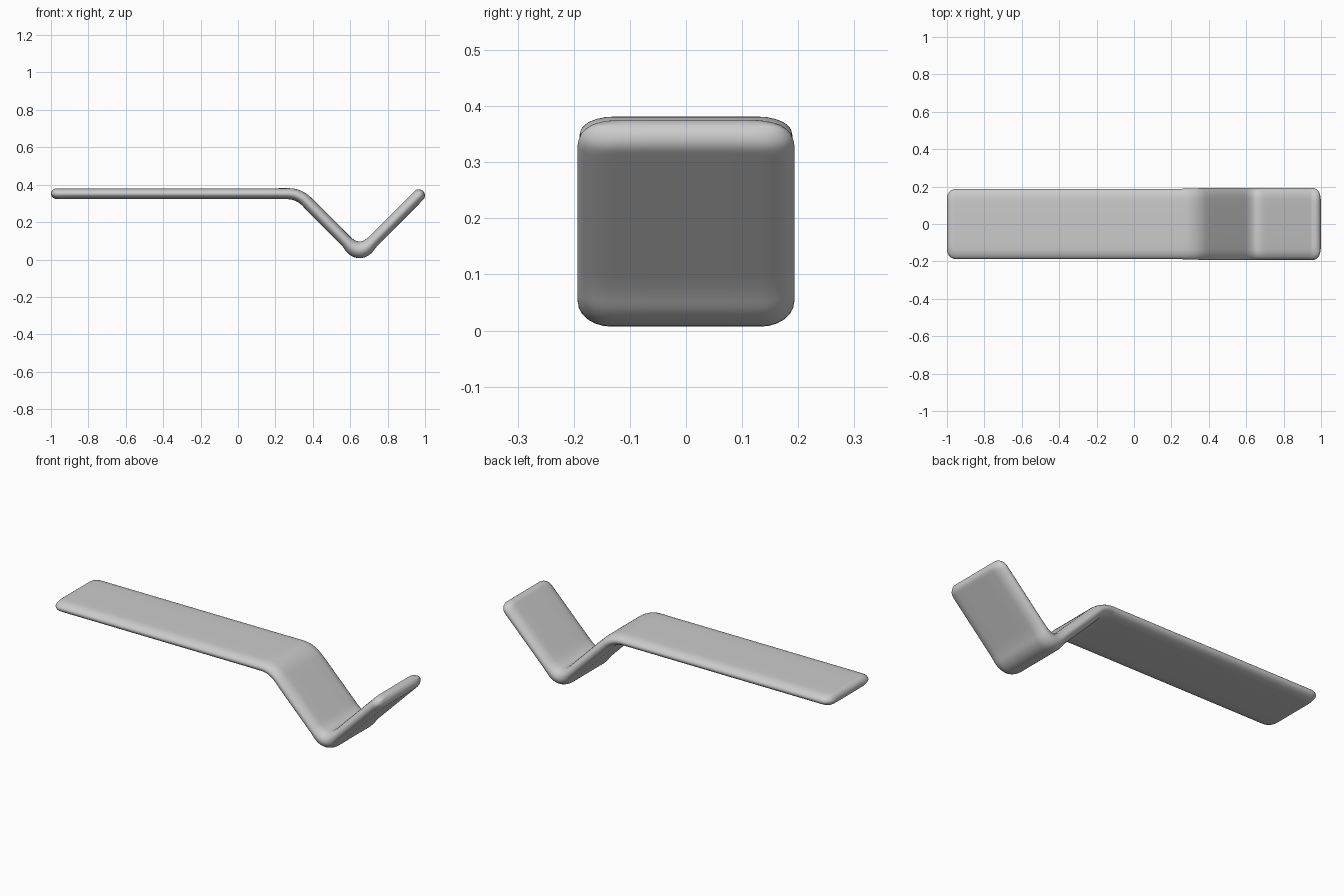
import bpy, bmesh, math
from mathutils import Vector

cube = bpy.data.objects.get("Cube")
if cube:
    bpy.data.objects.remove(cube)

# Side profile of the bent strip: corner position and fillet length
START, END = Vector((-1.0, 0.352)), Vector((0.99, 0.366))
BENDS = [(Vector((0.325, 0.352)), 0.06), (Vector((0.65, 0.025)), 0.075)]
VALLEY = BENDS[1][0]
EDGE = 0.06       # width of the rounded long edges
TIP = 0.033       # length of the rounded tips
CORNER = 0.05     # plan radius of the four corners


def line(a, b, n):
    return [a.lerp(b, i / n) for i in range(n)]


def tip_points(a, direction):
    """Closely spaced stations that round off a tip."""
    return [a + direction * CORNER * (1 - math.cos(math.pi / 2 * i / 10)) for i in range(11)]


def centre_line():
    corners = [START] + [b[0] for b in BENDS] + [END]
    path = tip_points(START, (corners[1] - START).normalized())
    for i, (corner, length) in enumerate(BENDS):
        a = corner + (corners[i] - corner).normalized() * length
        b = corner + (corners[i + 2] - corner).normalized() * length
        path += line(path[-1], a, 16)[1:]
        for k in range(15):
            t = k / 14
            path.append(a.lerp(corner, t).lerp(corner.lerp(b, t), t))
    tail = tip_points(END, (corners[-2] - END).normalized())[::-1]
    return path + line(path[-1], tail[0], 12)[1:] + tail


def round_off(d, r):
    return math.sqrt(max(0.0, 1 - max(0.0, 1 - d / r) ** 2))


def section(width, thick):
    """Flat slab outline with elliptical long edges."""
    pts = []
    for side in (1, -1):
        for k in range(13):
            a = -math.pi / 2 + math.pi * k / 12
            pts.append((side * (width - EDGE + EDGE * math.cos(a)), side * thick * math.sin(a)))
        pts += [(side * (width - EDGE) * f, side * thick) for f in (0.5, 0, -0.5)]
    return pts


# Sweep the section along the centre line
path = centre_line()
bm = bmesh.new()
rings = []
for i, p in enumerate(path):
    tangent = (path[min(i + 1, len(path) - 1)] - path[max(i - 1, 0)]).normalized()
    normal = Vector((-tangent.y, tangent.x))
    d = min((p - START).length, (p - END).length)
    blend = min(1, max(0, (p.x - 0.25) / 0.15))
    thick = 0.029 + 0.004 * blend + 0.014 * max(0, 1 - (p - VALLEY).length / 0.08) ** 0.5
    if (p - VALLEY).length < 0.08:
        thick = max(thick, 0.033)
    thick *= max(0.02, round_off(d, TIP))
    width = 0.188 + 0.005 * blend - CORNER * (1 - round_off(d, CORNER))
    ring = []
    for y, h in section(width, thick):
        q = p + normal * h
        ring.append(bm.verts.new((q.x, y, max(q.y, 0.0))))
    rings.append(ring)
for a, b in zip(rings, rings[1:]):
    for k in range(len(a)):
        n = (k + 1) % len(a)
        bm.faces.new((a[k], a[n], b[n], b[k]))
for ring in (rings[0], rings[-1]):
    bm.faces.new(ring)
bmesh.ops.recalc_face_normals(bm, faces=bm.faces)

mesh = bpy.data.meshes.new("bent_strip")
bm.to_mesh(mesh)
bm.free()
strip = bpy.data.objects.new("bent_strip", mesh)
bpy.context.collection.objects.link(strip)

# Plain grey finish
grey = bpy.data.materials.new("light_grey")
grey.use_nodes = True
colour = (0.6, 0.6, 0.6, 1)
grey.diffuse_color = colour
grey.node_tree.nodes["Principled BSDF"].inputs["Base Color"].default_value = colour
mesh.materials.append(grey)

bpy.context.view_layer.objects.active = strip
strip.select_set(True)
bpy.ops.object.shade_smooth_by_angle(angle=math.radians(50))
